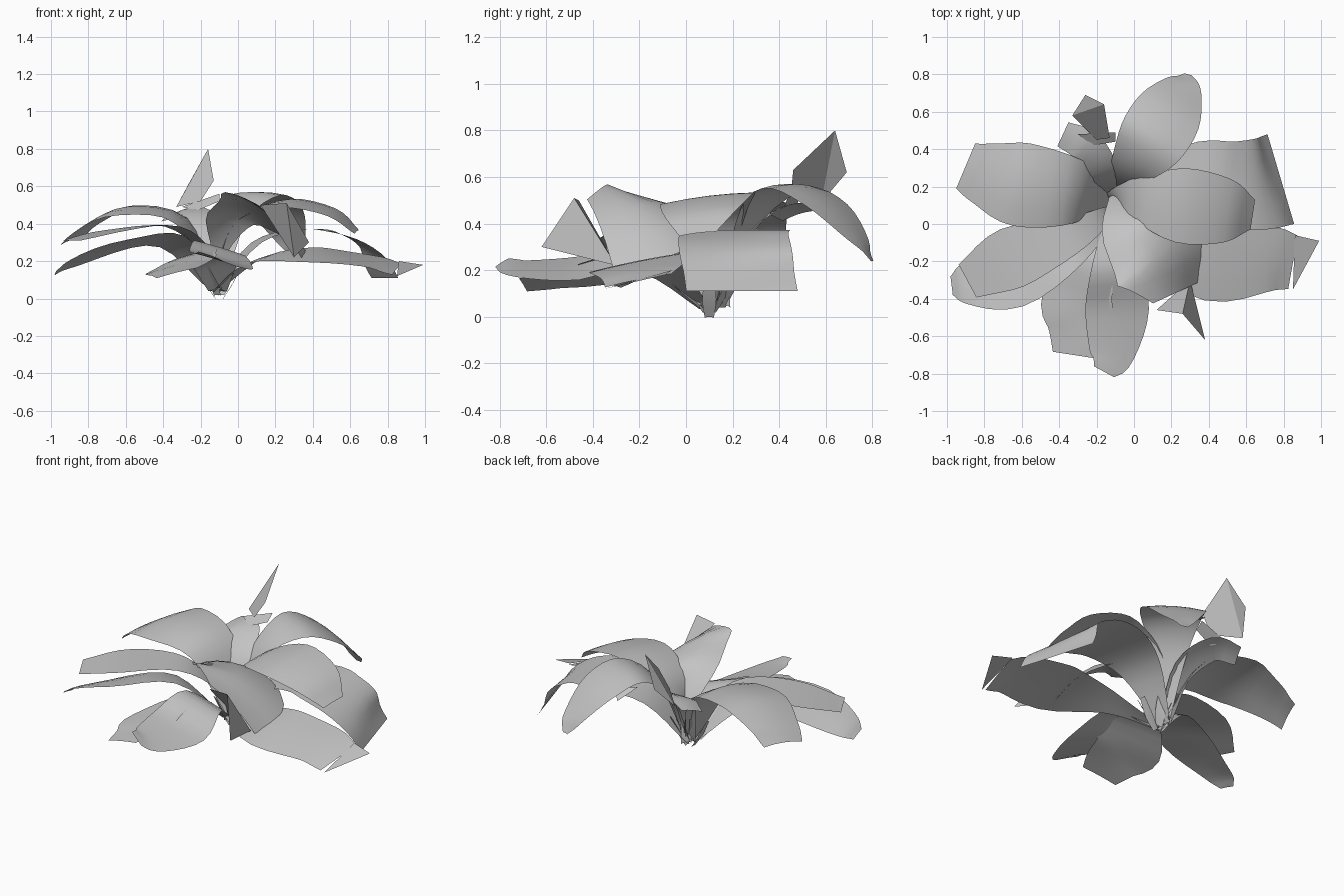
import bpy
import bmesh
import math
from mathutils import Vector

cube = bpy.data.objects.get("Cube")
if cube:
    bpy.data.objects.remove(cube, do_unlink=True)

# Single grey material
grey = bpy.data.materials.new("soft_grey")
grey.use_nodes = True
colour = (0.55, 0.55, 0.55, 1)
grey.diffuse_color = colour
grey.node_tree.nodes["Principled BSDF"].inputs["Base Color"].default_value = colour


def finish(name, bm, smooth=True):
    mesh = bpy.data.meshes.new(name)
    bm.to_mesh(mesh)
    bm.free()
    mesh.materials.append(grey)
    for face in mesh.polygons:
        face.use_smooth = smooth
    obj = bpy.data.objects.new(name, mesh)
    bpy.context.collection.objects.link(obj)
    return obj


def smooth_path(stations, steps=4):
    """Catmull-Rom through stations of x, y, z, half width."""
    p = [Vector(s) for s in stations]
    p = [2 * p[0] - p[1]] + p + [2 * p[-1] - p[-2]]
    path = []
    for a, b, c, d in zip(p, p[1:], p[2:], p[3:]):
        for i in range(steps):
            t = i / steps
            path.append(b + (c - a) * t / 2
                        + (a - b * 5 / 2 + c * 2 - d / 2) * t * t
                        + (b * 3 - a - c * 3 + d) * t ** 3 / 2)
    return path + [p[-2]]


def leaf(name, stations, roll=0, camber=0.15, twist=0, columns=5):
    """Ribbon leaf: roll lifts its right-hand edge, twist adds roll towards
    the tip, camber drops both edges."""
    path = smooth_path(stations)
    last = len(path) - 1
    bm = bmesh.new()
    rows = []
    for i, s in enumerate(path):
        ahead = path[min(i + 1, last)] - path[max(i - 1, 0)]
        side = Vector((ahead.y, -ahead.x, 0)).normalized()
        tilt = roll + twist * (i / last) ** 3
        row = []
        for k in range(columns):
            t = 2 * k / (columns - 1) - 1
            lift = Vector((0, 0, tilt * t - camber * t * t))
            row.append(bm.verts.new(s.xyz + (side * t + lift) * max(s.w, 0.005)))
        rows.append(row)
    for low, high in zip(rows, rows[1:]):
        for k in range(columns - 1):
            bm.faces.new((low[k], low[k + 1], high[k + 1], high[k]))
    return finish(name, bm)


def fragment(name, points):
    """Torn flat piece of leaf."""
    bm = bmesh.new()
    bm.faces.new([bm.verts.new(p) for p in points])
    bmesh.ops.triangulate(bm, faces=bm.faces[:])
    return finish(name, bm, False)


# Leaves on the +x side
leaf("lower_left_leaf", [(-.12, .08, .04, .03), (.1, -.1, .21, .1), (.4, -.21, .24, .2),
                         (.7, -.185, .205, .18), (.85, -.205, .16, .145)],
     roll=-.2, camber=.03)
fragment("lower_left_leaf_tip", [(.86, -.06, .2), (.99, -.09, .18), (.85, -.35, .12)])
leaf("drooping_left_leaf", [(-.12, .13, .04, .04), (.1, .18, .3, .14), (.35, .22, .37, .22),
                            (.53, .205, .35, .235), (.69, .215, .27, .245),
                            (.785, .24, .11, .25)], camber=0)
leaf("upper_left_leaf", [(-.14, .12, .05, .03), (-.09, .15, .26, .05), (.02, .14, .44, .12),
                         (.25, .1, .52, .2), (.5, .07, .47, .17), (.635, .05, .36, .08)],
     roll=-.12, camber=.05)

# Back leaf with a torn point
leaf("back_leaf", [(-.11, .14, .05, .03), (-.04, .27, .42, .1), (.08, .43, .57, .18),
                   (.19, .6, .5, .18), (.27, .74, .34, .1), (.29, .8, .24, .02)], camber=.1)
fragment("back_leaf_point", [(-.04, .54, .52), (.02, .66, .46), (.08, .6, .5)])

# Leaves on the -x side
leaf("upper_right_leaf", [(-.12, .12, .06, .04), (-.3, .17, .43, .17), (-.6, .21, .49, .225),
                          (-.8, .27, .4, .17), (-.9, .31, .31, .13)], roll=.1, camber=.1)
leaf("middle_right_leaf", [(-.1, .07, .05, .03), (-.16, .04, .24, .05), (-.35, -.07, .385, .1),
                           (-.65, -.18, .365, .165), (-.89, -.305, .31, .1)], camber=0)
leaf("lower_right_leaf", [(-.12, .06, .05, .04), (-.35, -.12, .31, .12), (-.65, -.28, .28, .17),
                          (-.9, -.32, .19, .11), (-.975, -.33, .14, .05)], roll=-.25, camber=.05)

# Front leaves
leaf("front_right_leaf", [(-.12, .06, .05, .04), (-.2, -.15, .24, .1), (-.3, -.4, .19, .19),
                          (-.305, -.56, .165, .155), (-.325, -.7, .14, .11)],
     roll=-.25, camber=.03)
leaf("front_leaf", [(-.1, .06, .05, .04), (-.1, -.2, .27, .12), (-.09, -.45, .215, .17),
                    (-.12, -.7, .21, .12), (-.16, -.79, .235, .06)], roll=.3, camber=.03)
leaf("raised_front_leaf", [(-.12, .17, .05, .03), (-.1, .14, .25, .04), (-.04, -.02, .46, .15),
                           (.12, -.17, .48, .265), (.22, -.37, .39, .13)],
     roll=.1, twist=1, camber=.22)
fragment("torn_front_tip", [(.12, -.46, .5), (.26, -.48, .51), (.38, -.62, .3), (.3, -.3, .22)])

# Small torn leaf at the back
leaf("small_back_leaf", [(-.12, .14, .06, .04), (-.15, .25, .35, .08), (-.25, .41, .47, .09),
                         (-.38, .48, .44, .07)], roll=.3, camber=.1)
fragment("torn_back_strip", [(-.1, .49, .56), (-.1, .44, .52), (-.22, .42, .47), (-.3, .48, .49)])
fragment("torn_back_tip", [(-.13, .46, .63), (-.16, .64, .8), (-.26, .69, .62),
                           (-.33, .58, .49), (-.2, .45, .52)])

# Narrow shoots gathered at the base
COUNT = 6
for i in range(COUNT):
    angle = math.tau * i / COUNT
    out = Vector((math.cos(angle), math.sin(angle), 0))
    foot = Vector((-.1, .1, .02 * (i % 3))) + out * .02
    mid = foot + out * .05 + Vector((0, 0, .08))
    top = foot + out * .1 + Vector((0, 0, .18))
    leaf(f"shoot_{i + 1}", [(*foot, .02), (*mid, .03), (*top, .02)], columns=3)
